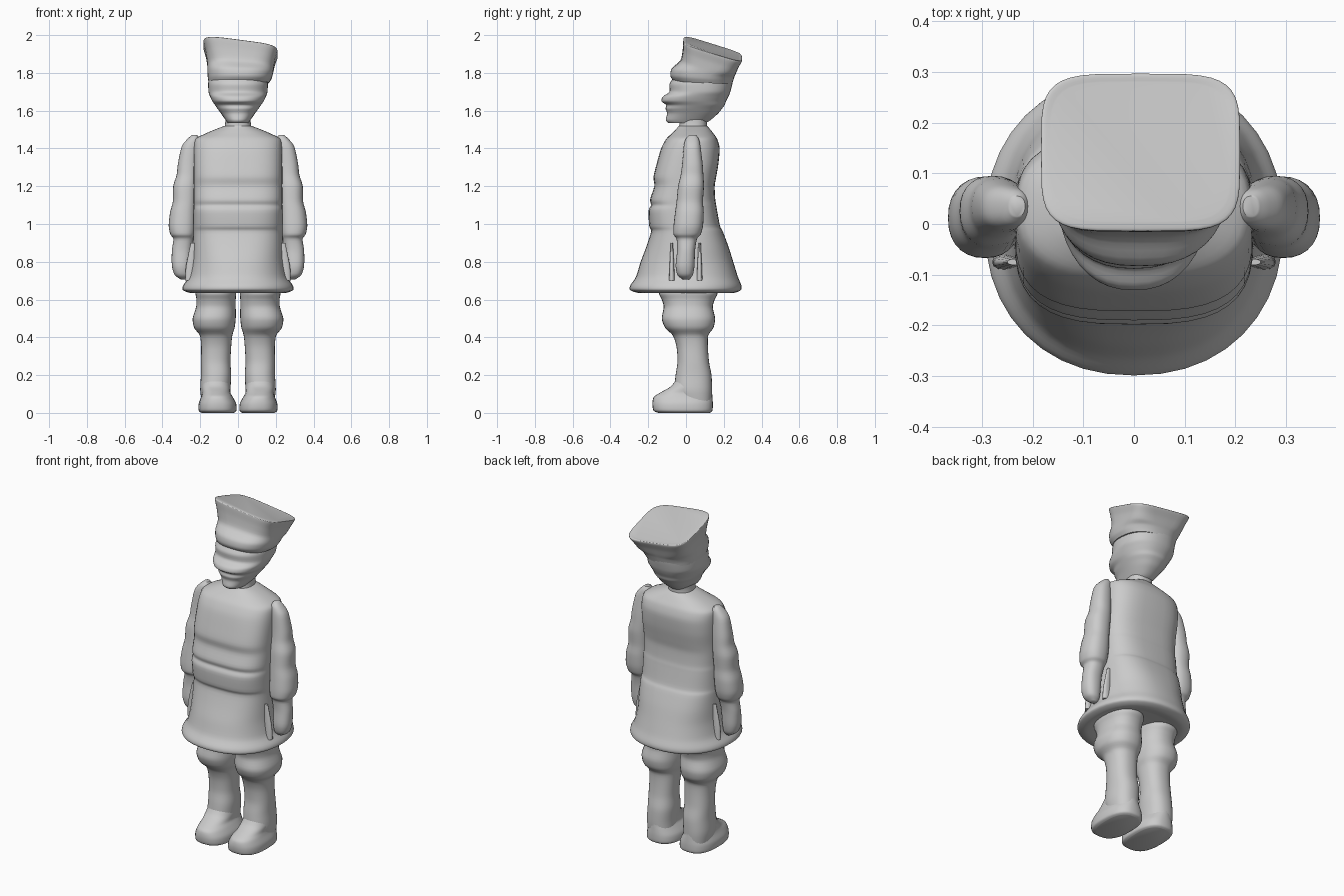
import bpy, bmesh, math

stone = bpy.data.materials.new("plain grey")
stone.diffuse_color = (0.6, 0.6, 0.6, 1)


def spline(a, b, c, d, t):
    """Catmull-Rom blend of one value, with softened tangents."""
    m1, m2 = (c - a) * 0.4, (d - b) * 0.4
    return ((2*t**3 - 3*t**2 + 1) * b + (t**3 - 2*t**2 + t) * m1
            + (3*t**2 - 2*t**3) * c + (t**3 - t**2) * m2)


def loft(name, rings, roll=0.0, mirror=False, segs=40, steps=4):
    """Skin superellipse rings: (z front, z back, x min, x max, y front, y back, squareness)."""
    fine = []
    for i in range(len(rings) - 1):
        a, b = rings[max(i - 1, 0)], rings[i]
        c, d = rings[i + 1], rings[min(i + 2, len(rings) - 1)]
        for k in range(steps):
            fine.append([spline(*v, k / steps) for v in zip(a, b, c, d)])
    fine.append(rings[-1])
    z0, z1 = rings[0][0], rings[-1][0]
    bm = bmesh.new()
    loops = []
    for zf, zb, xa, xb, yf, yb, n in fine:
        tilt = roll * max(0, (zf - z0) / (z1 - z0))
        loop = []
        for s in range(segs):
            ang = 2 * math.pi * s / segs
            co, si = math.cos(ang), math.sin(ang)
            u = math.copysign(abs(co) ** (2 / n), co)
            v = math.copysign(abs(si) ** (2 / n), si)
            x = (xa + xb) / 2 + u * (xb - xa) / 2
            y = (yf + yb) / 2 + v * (yb - yf) / 2
            z = zf + (zb - zf) * (v + 1) / 2 + tilt * x
            loop.append(bm.verts.new((x, y, z)))
        loops.append(loop)
    for lo, hi in zip(loops, loops[1:]):
        for s in range(segs):
            t = (s + 1) % segs
            bm.faces.new((lo[s], lo[t], hi[t], hi[s]))
    bm.faces.new(loops[0])
    bm.faces.new(loops[-1])
    bmesh.ops.recalc_face_normals(bm, faces=bm.faces)
    me = bpy.data.meshes.new(name)
    bm.to_mesh(me)
    bm.free()
    ob = bpy.data.objects.new(name, me)
    bpy.context.collection.objects.link(ob)
    me.materials.append(stone)
    if mirror:
        ob.modifiers.new("mirror", 'MIRROR')
    bpy.ops.object.select_all(action='DESELECT')
    ob.select_set(True)
    bpy.context.view_layer.objects.active = ob
    bpy.ops.object.shade_smooth_by_angle(angle=math.radians(50))
    return ob


def level(z, xa, xb, yf, yb, n=2.3):
    return (z, z, xa, xb, yf, yb, n)


def centred(z, rx, yf, yb, n=2.3):
    return level(z, -rx, rx, yf, yb, n)


# Tunic with flared skirt and sloping shoulders
loft("tunic", [
    centred(0.645, 0.19, -0.19, 0.19), centred(0.635, 0.25, -0.25, 0.25),
    centred(0.65, 0.292, -0.295, 0.29, 2.2), centred(0.675, 0.29, -0.295, 0.293, 2.2),
    centred(0.72, 0.262, -0.265, 0.275, 2.3), centred(0.80, 0.245, -0.24, 0.25, 2.4),
    centred(0.88, 0.24, -0.21, 0.225, 2.6), centred(0.96, 0.237, -0.185, 0.195, 2.8),
    centred(0.99, 0.237, -0.195, 0.18, 2.8), centred(1.07, 0.236, -0.198, 0.165, 3),
    centred(1.10, 0.235, -0.185, 0.16, 3), centred(1.13, 0.235, -0.19, 0.155, 3),
    centred(1.20, 0.235, -0.168, 0.152, 3), centred(1.25, 0.235, -0.172, 0.16, 3),
    centred(1.32, 0.235, -0.155, 0.172, 3), centred(1.40, 0.234, -0.132, 0.178, 2.8),
    centred(1.45, 0.225, -0.105, 0.165, 2.6), centred(1.48, 0.17, -0.075, 0.145, 2.4),
    centred(1.505, 0.11, -0.05, 0.125), centred(1.52, 0.07, -0.038, 0.11)])

# Neck
loft("neck", [centred(1.46, 0.08, -0.045, 0.115), centred(1.53, 0.068, -0.035, 0.11),
              centred(1.58, 0.066, -0.04, 0.12)])

# Head: chin, lips, nose and brow in profile
loft("head", [
    centred(1.535, 0.055, -0.095, 0.105), centred(1.55, 0.066, -0.107, 0.13),
    centred(1.585, 0.09, -0.10, 0.17), centred(1.61, 0.108, -0.108, 0.19),
    centred(1.63, 0.122, -0.105, 0.205), centred(1.65, 0.136, -0.13, 0.212),
    centred(1.675, 0.148, -0.122, 0.225), centred(1.70, 0.156, -0.088, 0.235),
    centred(1.74, 0.158, -0.088, 0.245), centred(1.77, 0.155, -0.07, 0.25),
    centred(1.80, 0.15, -0.06, 0.25)])

# Tall cap with short peak, flaring to a slanted flat top
loft("cap", [
    (1.755, 1.74, -0.155, 0.165, -0.065, 0.243, 2.4),
    (1.785, 1.76, -0.16, 0.178, -0.083, 0.25, 2.4),
    (1.825, 1.78, -0.162, 0.185, -0.075, 0.257, 2.6),
    (1.865, 1.80, -0.163, 0.19, -0.03, 0.265, 3.2),
    (1.92, 1.835, -0.17, 0.197, -0.018, 0.278, 4),
    (1.965, 1.87, -0.182, 0.208, -0.015, 0.295, 4.5),
    (1.976, 1.882, -0.182, 0.208, -0.012, 0.295, 4.5),
    (1.976, 1.884, -0.165, 0.19, 0.005, 0.28, 4.5)], roll=-0.13)

# Sleeves with puffed cuffs, ending in hands
loft("arms", [
    level(1.47, 0.215, 0.245, 0.015, 0.055), level(1.45, 0.205, 0.268, -0.002, 0.068),
    level(1.41, 0.205, 0.298, -0.012, 0.077), level(1.32, 0.21, 0.318, -0.02, 0.088),
    level(1.26, 0.213, 0.325, -0.028, 0.092), level(1.20, 0.215, 0.343, -0.042, 0.095),
    level(1.12, 0.218, 0.345, -0.05, 0.09), level(1.06, 0.22, 0.36, -0.058, 0.094),
    level(0.99, 0.222, 0.367, -0.066, 0.09), level(0.945, 0.228, 0.358, -0.066, 0.078),
    level(0.92, 0.235, 0.342, -0.05, 0.058), level(0.86, 0.245, 0.35, -0.047, 0.048),
    level(0.78, 0.25, 0.35, -0.055, 0.045), level(0.73, 0.255, 0.335, -0.045, 0.036),
    level(0.705, 0.268, 0.30, -0.015, 0.015)], mirror=True, segs=28)

# Slit edges of the skirt either side of each hand
for label, y in (("front", -0.075), ("back", 0.072)):
    loft("skirt_slit_" + label, [
        level(0.70, 0.23, 0.28, y - 0.015, y + 0.015), level(0.78, 0.225, 0.275, y - 0.012, y + 0.012),
        level(0.90, 0.22, 0.25, y - 0.006, y + 0.006)], mirror=True, segs=12)

# Baggy trousers tucked into boots
loft("legs", [
    level(0.05, 0.04, 0.19, -0.03, 0.135), level(0.12, 0.04, 0.20, -0.06, 0.138),
    level(0.20, 0.036, 0.196, -0.055, 0.135), level(0.27, 0.04, 0.196, -0.045, 0.122),
    level(0.35, 0.036, 0.195, -0.05, 0.116), level(0.41, 0.03, 0.202, -0.07, 0.118),
    level(0.45, 0.018, 0.232, -0.11, 0.145), level(0.50, 0.012, 0.24, -0.128, 0.154),
    level(0.56, 0.012, 0.222, -0.118, 0.142), level(0.60, 0.012, 0.22, -0.128, 0.152),
    level(0.63, 0.01, 0.225, -0.143, 0.167), level(0.66, 0.01, 0.225, -0.14, 0.16)],
    mirror=True, segs=32)

# Boot feet, low at the toe and rising into the ankle
loft("boots", [
    level(0.0, 0.022, 0.192, -0.145, 0.125, 2.6), level(0.012, 0.008, 0.208, -0.172, 0.14, 2.6),
    level(0.05, 0.01, 0.208, -0.178, 0.142, 2.5), level(0.085, 0.028, 0.195, -0.17, 0.14, 2.4),
    level(0.108, 0.04, 0.19, -0.135, 0.138), level(0.14, 0.04, 0.195, -0.08, 0.135),
    level(0.18, 0.045, 0.19, -0.05, 0.13)], mirror=True, segs=32)
